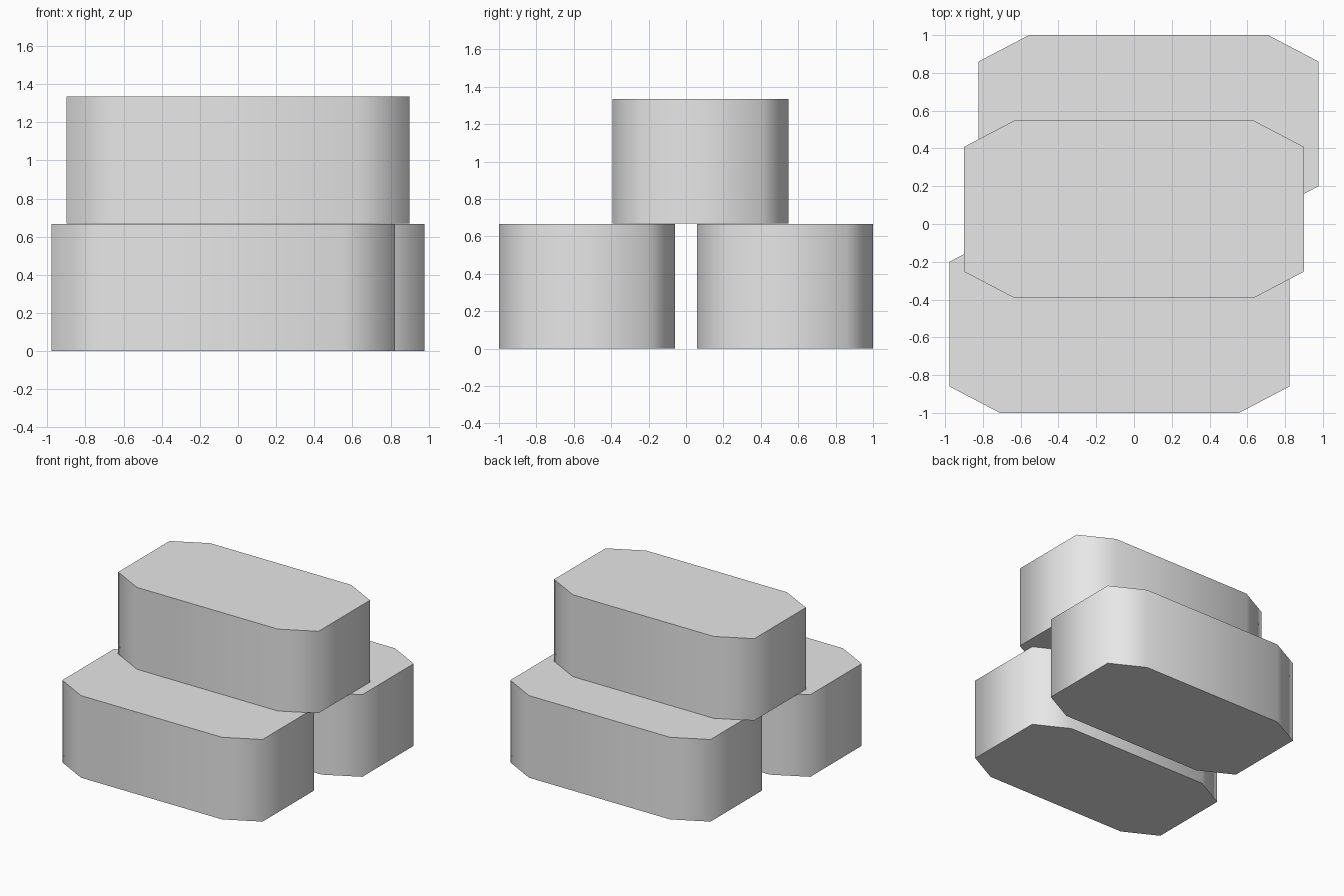
import bpy, bmesh

if "Cube" in bpy.data.objects:
    bpy.data.objects.remove(bpy.data.objects["Cube"])

# One light grey for every block
grey = bpy.data.materials.new("light_grey")
grey.diffuse_color = (0.8, 0.8, 0.8, 1)
grey.use_nodes = True
grey.node_tree.nodes["Principled BSDF"].inputs["Base Color"].default_value = grey.diffuse_color

HALF_X, HALF_Y, HEIGHT = 0.9, 0.47, 0.667   # block size
CUT_X, CUT_Y = 0.267, 0.14                  # corner cut


def block(name, x, y, z, height):
    """Eight-sided prism: flat caps, smooth-shaded wall."""
    a, b = HALF_X - CUT_X, HALF_Y - CUT_Y
    outline = [(a, -HALF_Y), (HALF_X, -b), (HALF_X, b), (a, HALF_Y),
               (-a, HALF_Y), (-HALF_X, b), (-HALF_X, -b), (-a, -HALF_Y)]
    bm = bmesh.new()
    base = bm.faces.new([bm.verts.new((px, py, 0)) for px, py in outline])
    top = bmesh.ops.extrude_face_region(bm, geom=[base], use_keep_orig=True)["geom"]
    bmesh.ops.translate(bm, vec=(0, 0, height),
                        verts=[v for v in top if isinstance(v, bmesh.types.BMVert)])
    bmesh.ops.recalc_face_normals(bm, faces=bm.faces)
    for f in bm.faces:
        f.smooth = abs(f.normal.z) < 0.5
        if not f.smooth:
            for e in f.edges:
                e.smooth = False   # keep cap rims sharp
    mesh = bpy.data.meshes.new(name)
    bm.to_mesh(mesh)
    bm.free()
    mesh.materials.append(grey)
    obj = bpy.data.objects.new(name, mesh)
    obj.location = (x, y, z)
    bpy.context.collection.objects.link(obj)


# Two blocks side by side, slightly staggered, with one resting on top
block("front_block", -0.077, -0.53, 0, HEIGHT)
block("back_block", 0.077, 0.53, 0, HEIGHT)
block("top_block", 0, 0.078, HEIGHT + 0.002, HEIGHT - 0.002)
